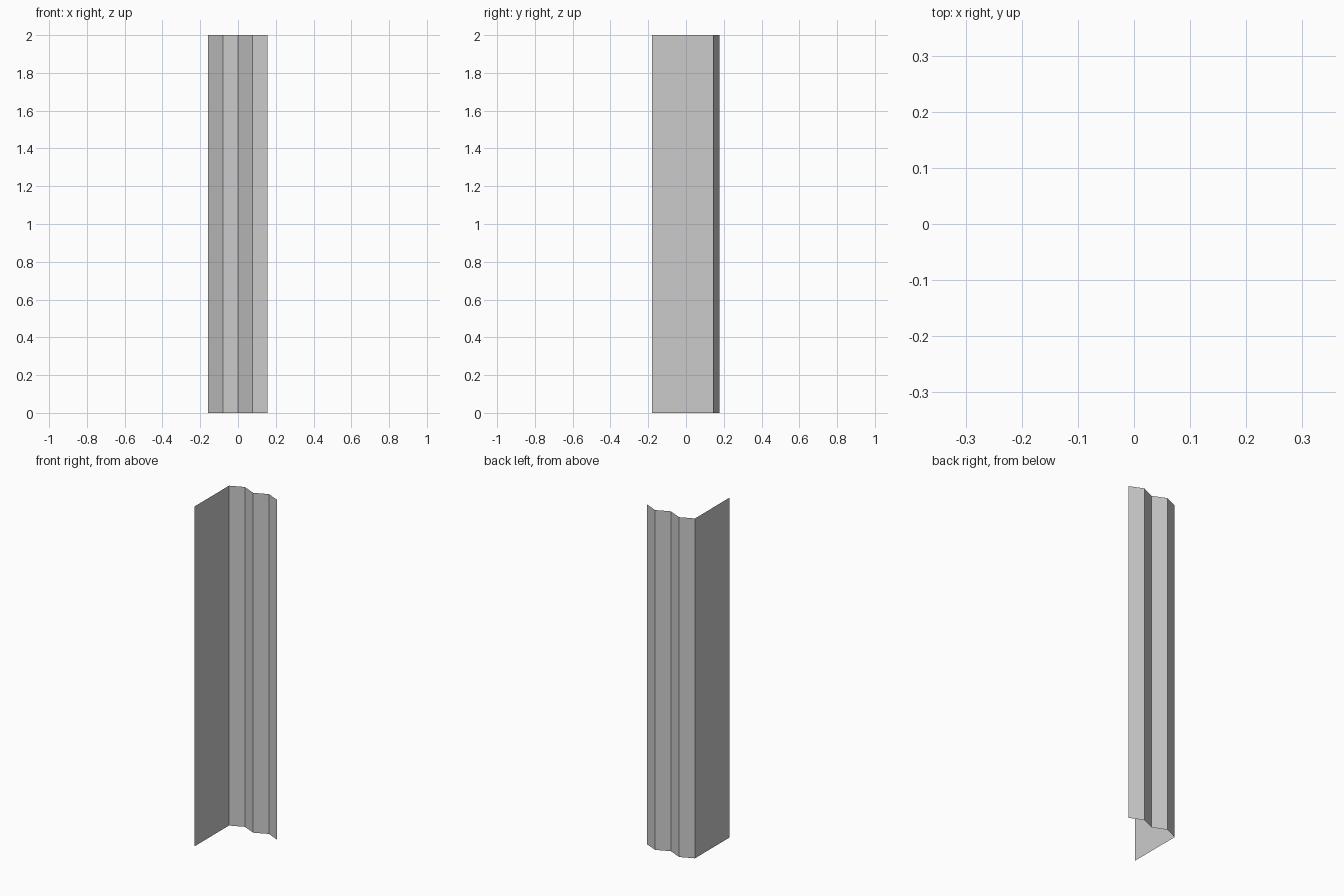
import bpy, bmesh

if "Cube" in bpy.data.objects:
    bpy.data.objects.remove(bpy.data.objects["Cube"])

# Plan outline: straight wing, then a zigzag wing along the back
outline = [(-0.158, -0.179), (-0.158, 0.142)]
for i in range(1, 5):
    outline.append((-0.158 + i * 0.0785, 0.177 if i % 2 else 0.142))

# Single-skin sheet, open at top and bottom
bm = bmesh.new()
low = [bm.verts.new((x, y, 0)) for x, y in outline]
high = [bm.verts.new((x, y, 2)) for x, y in outline]
for i in range(len(outline) - 1):
    bm.faces.new((low[i], low[i + 1], high[i + 1], high[i]))

mesh = bpy.data.meshes.new("corrugated_corner_panel")
bm.to_mesh(mesh)
bm.free()
panel = bpy.data.objects.new("corrugated_corner_panel", mesh)
bpy.context.collection.objects.link(panel)
